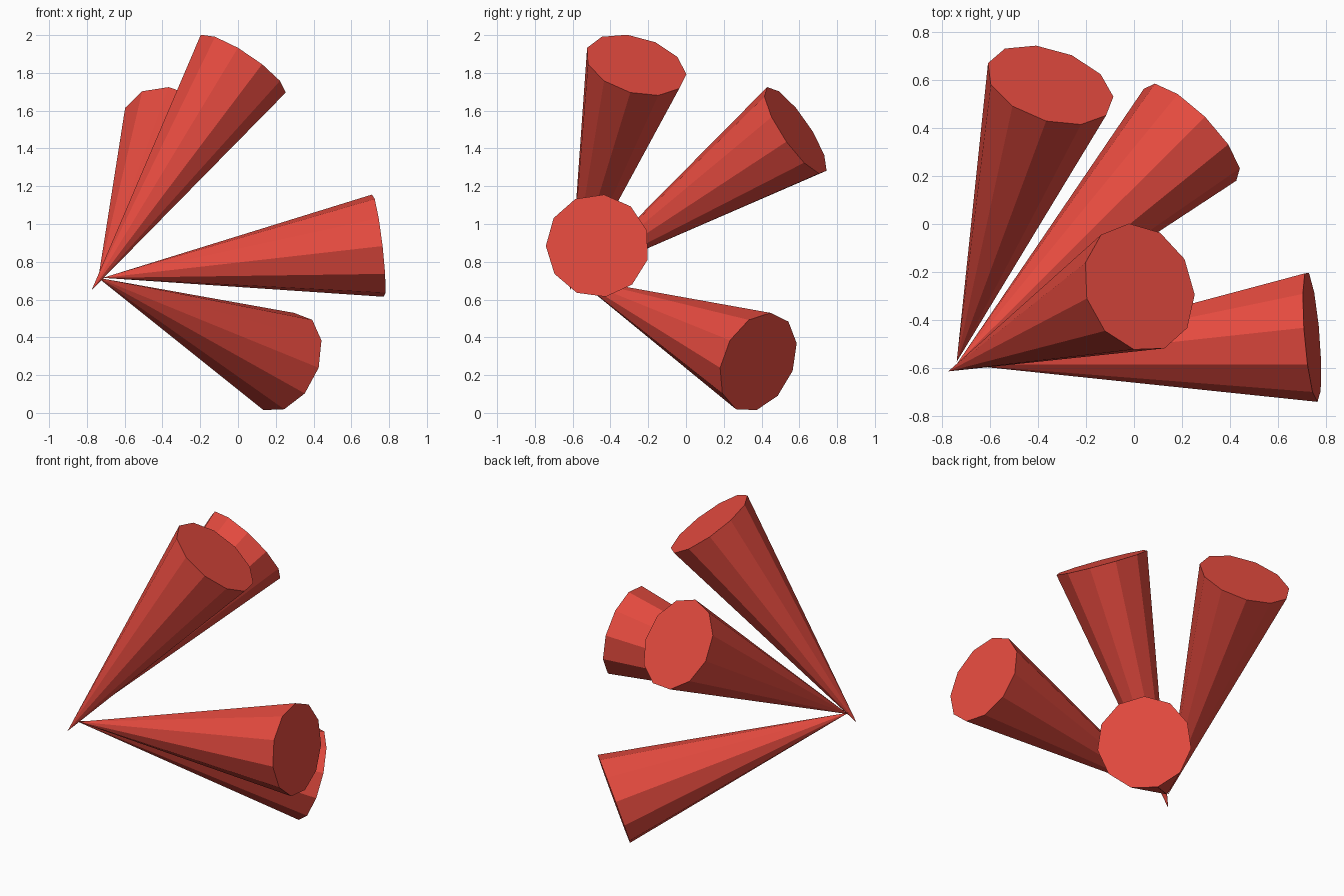
import bpy, bmesh
from math import cos, sin, tau
from mathutils import Vector

if "Cube" in bpy.data.objects:
    bpy.data.objects.remove(bpy.data.objects["Cube"])

SIDES, RADIUS = 11, 0.275

red = bpy.data.materials.new("red")
red.diffuse_color = (0.79, 0.07, 0.05, 1)
red.use_nodes = True
red.node_tree.nodes["Principled BSDF"].inputs["Base Color"].default_value = red.diffuse_color


def spike(name, tip, centre, corner):
    """Closed cone from tip to base centre; corner points at one base vertex."""
    tip, centre = Vector(tip), Vector(centre)
    axis = (centre - tip).normalized()
    u = Vector(corner)
    u = (u - axis * u.dot(axis)).normalized()
    v = axis.cross(u)
    bm = bmesh.new()
    apex = bm.verts.new(tip)
    ring = [bm.verts.new(centre + RADIUS * (u * cos(tau * i / SIDES) + v * sin(tau * i / SIDES)))
            for i in range(SIDES)]
    bm.faces.new(ring)
    for i in range(SIDES):
        bm.faces.new((apex, ring[(i + 1) % SIDES], ring[i]))
    bmesh.ops.recalc_face_normals(bm, faces=bm.faces)
    mesh = bpy.data.meshes.new(name)
    bm.to_mesh(mesh)
    bm.free()
    mesh.materials.append(red)
    bpy.context.collection.objects.link(bpy.data.objects.new(name, mesh))


# Four cones fanning out from a shared corner
spike("upper_cone", (-0.775, -0.615, 0.65), (0.022, -0.265, 1.842), (-0.043, 0.267, -0.049))
spike("side_cone", (-0.715, -0.587, 0.715), (0.743, -0.468, 0.885), (0, 0.037, 0.27))
spike("back_cone", (-0.74, -0.575, 0.71), (-0.35, 0.58, 1.495), (-0.058, 0.164, -0.212))
spike("lower_cone", (-0.74, -0.585, 0.715), (0.242, 0.382, 0.268), (0.054, 0.065, 0.26))
